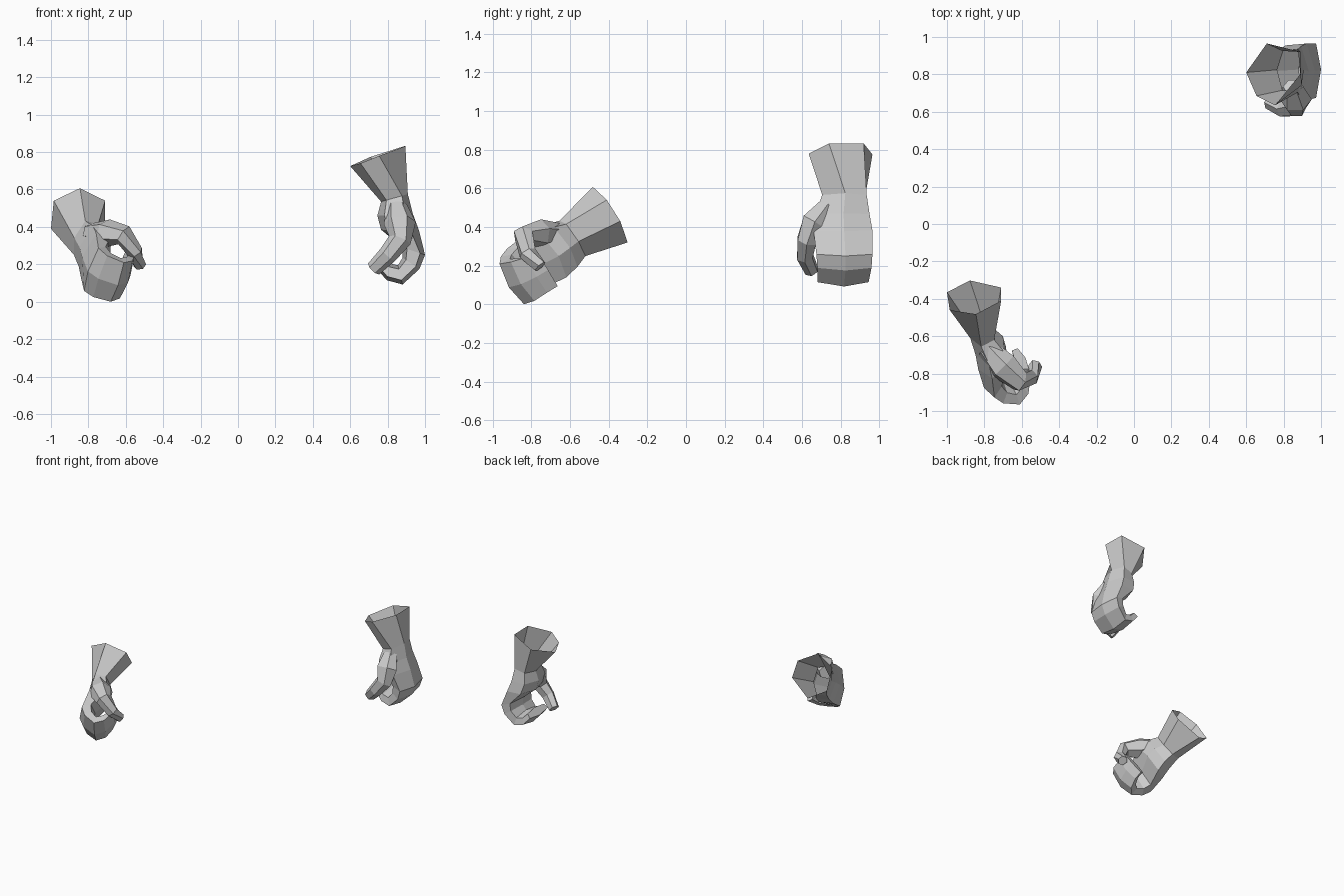
import bpy, bmesh, math
from mathutils import Vector, Matrix

if "Cube" in bpy.data.objects:
    bpy.data.objects.remove(bpy.data.objects["Cube"])

SIDES = 6


def mitt_ring(bx, bz, px, pz, ylo, yhi):
    """Six-sided section: ridge on the back, pinky edge, palm, thumb edge."""
    ymid = ylo + (yhi - ylo) * 0.52
    pts = []
    for t, y in ((0, ymid), (.22, yhi), (.78, yhi - .01), (1, ymid), (.8, ylo + .01), (.22, ylo)):
        pts.append(Vector((bx + (px - bx) * t, y, bz + (pz - bz) * t)))
    return pts


def tube_rings(path, axis):
    """Six-sided rings around a tapered path."""
    centres = [Vector(p[:3]) for p in path]
    rings = []
    for i, c in enumerate(centres):
        tangent = centres[min(i + 1, len(path) - 1)] - centres[max(i - 1, 0)]
        side = tangent.cross(Vector(axis)).normalized()
        up = side.cross(tangent).normalized()
        r = path[i][3]
        rings.append([c + r * (side * math.cos(a) * 1.1 + up * math.sin(a))
                      for a in (2 * math.pi * k / SIDES for k in range(SIDES))])
    return rings


def loft(name, rings, cap_start):
    bm = bmesh.new()
    rows = [[bm.verts.new(p) for p in ring] for ring in rings]
    for a, b in zip(rows, rows[1:]):
        for k in range(SIDES):
            j = (k + 1) % SIDES
            bm.faces.new((a[k], a[j], b[j], b[k]))
    bm.faces.new(rows[-1])
    if cap_start:
        bm.faces.new(rows[0])
    bmesh.ops.recalc_face_normals(bm, faces=bm.faces)
    mesh = bpy.data.meshes.new(name)
    bm.to_mesh(mesh)
    bm.free()
    obj = bpy.data.objects.new(name, mesh)
    bpy.context.collection.objects.link(obj)


def frame(f, u, flip):
    """Axes: forearm direction, palm direction, thumb direction."""
    f = Vector(f).normalized()
    u = Vector(u)
    u = (u - f * u.dot(f)).normalized()
    return Matrix((f, u, f.cross(u) * flip)).transposed()


def fit(rings, lo, hi):
    """Scale the rings into their box."""
    pts = [p for ring in rings for p in ring]
    for i in range(3):
        a, b = min(p[i] for p in pts), max(p[i] for p in pts)
        for p in pts:
            p[i] = lo[i] + (p[i] - a) * (hi[i] - lo[i]) / (b - a)


# Open cuff rims of both hands
rim = [(.895, .74, .832), (.89, .92, .832), (.71, .965, .775),
       (.60, .81, .725), (.655, .685, .74), (.755, .635, .78)]
turned_rim = [(-.985, -.46, .54), (-1, -.365, .39), (-.877, -.302, .32),
              (-.71, -.34, .43), (-.71, -.41, .54), (-.845, -.482, .607)]

# Wrist, palm, knuckles and curled fingers
sections = [
    (.908, .575, .765, .535, .705, .935),
    (.935, .47, .745, .46, .67, .95),
    (.968, .38, .765, .385, .66, .965),
    (1.0, .25, .88, .29, .675, .965),
    (.97, .175, .88, .235, .68, .96),
    (.88, .092, .855, .195, .68, .945),
    (.795, .115, .81, .205, .685, .94),
    (.735, .185, .78, .235, .70, .93),
]
tip = (.705, .25, .765, .28, .70, .93)
hand = [[Vector(p) for p in rim]] + [mitt_ring(*s) for s in sections]

# The other hand is the mirror image, turned so the palm faces sideways
near = frame((.338, .01, -.941), (-.9, -.28, -.337), -1)
far = frame((.175, -.815, -.552), (.99, .14, .07), 1)
turn = far @ near.transposed()
cuff_from, cuff_to = Vector((.751, .792, .781)), Vector((-.855, -.393, .471))
turned = [[cuff_to + turn @ (p - cuff_from) for p in ring]
          for ring in hand + [mitt_ring(*tip)]]
fit(turned, (-1, -.965, 0), (-.555, -.30, .607))
turned[0] = [Vector(p) for p in turned_rim]

# Bent thumbs, broad at the base
thumb = tube_rings([
    (.85, .735, .51, .05), (.865, .667, .42, .078), (.865, .625, .33, .056),
    (.80, .615, .25, .046), (.725, .65, .175, .038)], (0, 1, 0))
turned_thumb = tube_rings([
    (-.79, -.66, .37, .05), (-.70, -.76, .365, .075), (-.61, -.84, .355, .055),
    (-.55, -.82, .265, .042), (-.525, -.755, .195, .034)], (.1, -.5, .8))

loft("hanging_hand", hand, False)
loft("hanging_thumb", thumb, True)
loft("turned_hand", turned, False)
loft("turned_thumb", turned_thumb, True)
